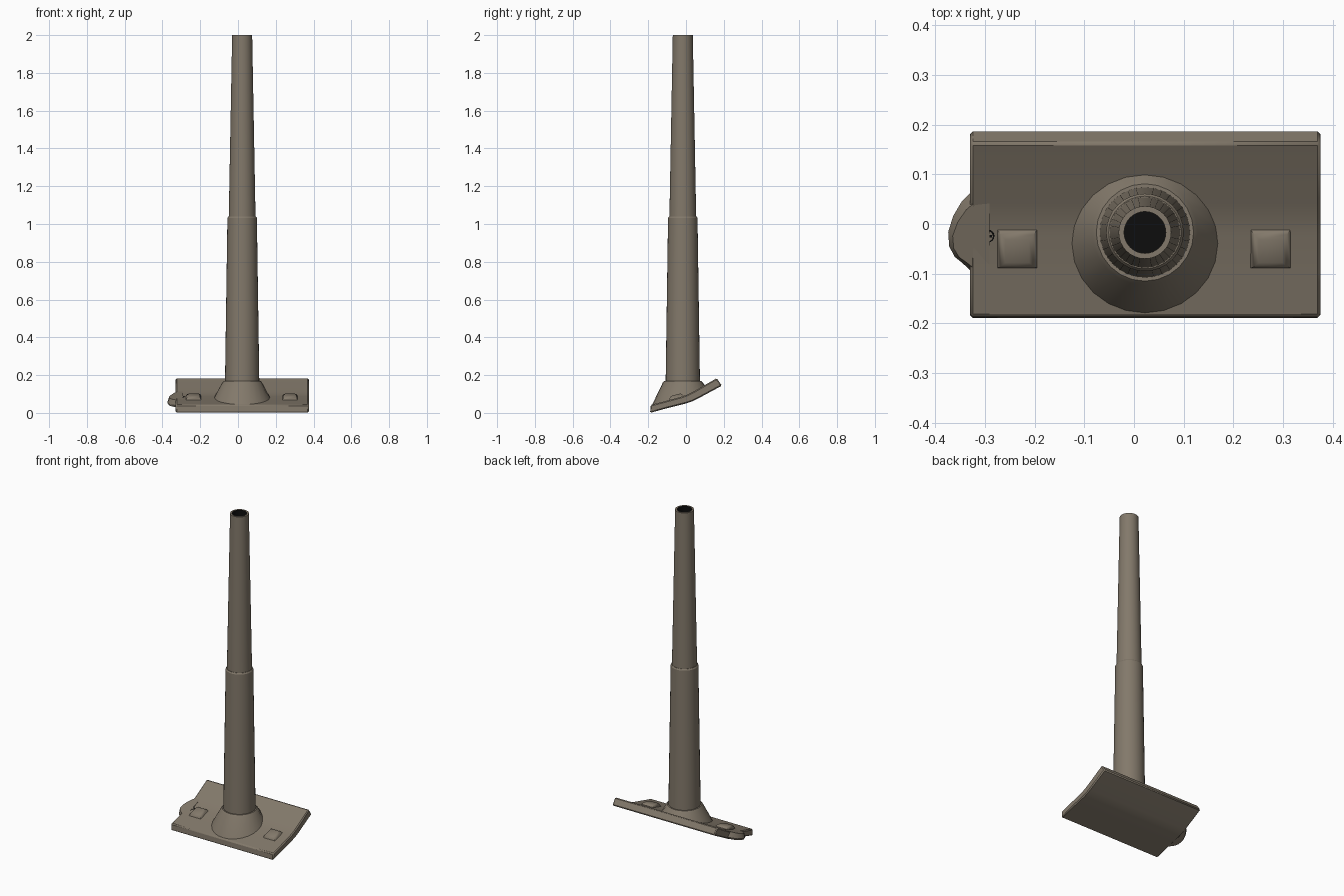
import bpy, bmesh, math
from mathutils import Matrix, Vector

cube = bpy.data.objects.get("Cube")
if cube:
    bpy.data.objects.remove(cube, do_unlink=True)


def material(name, rgb, rough):
    m = bpy.data.materials.new(name)
    m.use_nodes = True
    m.diffuse_color = (*rgb, 1)
    node = m.node_tree.nodes["Principled BSDF"]
    node.inputs["Base Color"].default_value = (*rgb, 1)
    node.inputs["Roughness"].default_value = rough
    return m


TAUPE = material("taupe paint", (0.225, 0.19, 0.145), 0.7)
BLACK = material("black hollow", (0.004, 0.004, 0.004), 0.9)

TOP = [(-.187, .042), (-.1, .065), (-.02, .087), (.01, .098), (.04, .113), (.163, .184)]
BOTTOM = [(-.19, 0), (-.1, .025), (0, .05), (.03, .06), (.06, .074), (.19, .144)]
AXIS_X, AXIS_Y = .022, -.017
SLOPE = math.atan2(TOP[1][1] - TOP[0][1], TOP[1][0] - TOP[0][0])


def height(curve, y):
    """Height of a plate surface at y."""
    for (y0, z0), (y1, z1) in zip(curve, curve[1:]):
        if y <= y1:
            break
    return z0 + (z1 - z0) * (y - y0) / (y1 - y0)


def finish(name, bm, mat=TAUPE, bevel=0, smooth=0):
    bmesh.ops.recalc_face_normals(bm, faces=bm.faces[:])
    mesh = bpy.data.meshes.new(name)
    bm.to_mesh(mesh)
    bm.free()
    mesh.materials.append(mat)
    ob = bpy.data.objects.new(name, mesh)
    bpy.context.collection.objects.link(ob)
    if bevel:
        mod = ob.modifiers.new("edge chamfer", "BEVEL")
        mod.width, mod.segments, mod.limit_method = bevel, 1, "ANGLE"
        mod.angle_limit = math.radians(40)
    if smooth:
        bpy.ops.object.select_all(action="DESELECT")
        ob.select_set(True)
        bpy.context.view_layer.objects.active = ob
        bpy.ops.object.shade_smooth_by_angle(angle=math.radians(smooth))
    return ob


def loft(name, loops, mat=TAUPE, cap_start=True, cap_end=True, **options):
    """Bridge closed loops of equal length."""
    bm = bmesh.new()
    rings = [[bm.verts.new(p) for p in loop] for loop in loops]
    n = len(rings[0])
    for a, b in zip(rings, rings[1:]):
        for i in range(n):
            j = (i + 1) % n
            bm.faces.new((a[i], a[j], b[j], b[i]))
    if cap_start:
        bm.faces.new(rings[0])
    if cap_end:
        bm.faces.new(rings[-1])
    return finish(name, bm, mat, **options)


def circle(r, z, n=32):
    turn = [2 * math.pi * i / n for i in range(n)]
    return [(AXIS_X + r * math.cos(a), AXIS_Y + r * math.sin(a), z) for a in turn]


def on_plate(x, y, lift=0):
    """Frame lying on the sloping top of the plate."""
    return (Matrix.Translation((x, y, height(TOP, y))) @ Matrix.Rotation(SLOPE, 4, "X")
            @ Matrix.Translation((0, 0, lift)))


# Bent mounting plate
section = BOTTOM + TOP[::-1]
loft("mounting_plate", [[(x, y, z) for y, z in section] for x in (-.33, .375)],
     bevel=.006, smooth=25)

# Rounded tab at the right end
outline = [(-.30, .065), (-.33, .062), (-.347, .045), (-.364, .016), (-.374, -.016), (-.372, -.045),
           (-.361, -.066), (-.345, -.079), (-.33, -.093), (-.30, -.097)]
lower = [(x + .006, y, height(BOTTOM, y) + .002) for x, y in outline]
middle = [(x, y, height(BOTTOM, y) + .012) for x, y in outline]
upper = []
for x, y in outline:
    ty = -.024 + (y + .016) * .86
    upper.append((x + .009, ty, height(TOP, ty) - .001))
loft("plate_tab", [lower, middle, upper], smooth=25)

# Flared foot that follows the plate
foot = []
for i in range(24):
    a = 2 * math.pi * i / 24
    y = -.04 + .141 * math.sin(a)
    foot.append((AXIS_X + .149 * math.cos(a), y, height(TOP, y) - .004))
loft("flared_foot", [foot, circle(.106, .16, 24), circle(.098, .17, 24)], smooth=25)

# Two-stage tapered pole
loft("lower_pole", [circle(.091, .15), circle(.078, 1.032), circle(.073, 1.04)], smooth=30)
loft("upper_pole", [circle(.071, 1.03), circle(.053, 2), circle(.042, 2)],
     cap_end=False, smooth=30)
loft("pole_hollow", [circle(.042, 2), circle(.042, 1.8)], BLACK, cap_start=False, smooth=30)

# Raised pads either side of the foot
for name, x in (("right_pad", -.235), ("left_pad", .275)):
    frame = on_plate(x, -.05)
    loops = []
    for half, z in ((.041, -.002), (.033, .013), (.024, .018)):
        loops.append([frame @ Vector((sx * half, sy * half, z))
                      for sx, sy in ((-1, -1), (1, -1), (1, 1), (-1, 1))])
    loft(name, loops, smooth=60)

# Cross-head screw on the tab
for name, r, depth, mat in (("screw_recess", .014, .002, BLACK), ("screw_head", .011, .004, TAUPE)):
    bm = bmesh.new()
    bmesh.ops.create_cone(bm, cap_ends=True, segments=16, radius1=r, radius2=r, depth=depth,
                          matrix=on_plate(-.295, -.024))
    finish(name, bm, mat)
for k in range(2):
    bm = bmesh.new()
    spin = Matrix.Rotation(k * math.pi / 2, 4, "Z") @ Matrix.Diagonal((.018, .005, .001, 1))
    bmesh.ops.create_cube(bm, size=1, matrix=on_plate(-.295, -.024, .002) @ spin)
    finish("screw_slot_" + "ab"[k], bm, BLACK)
